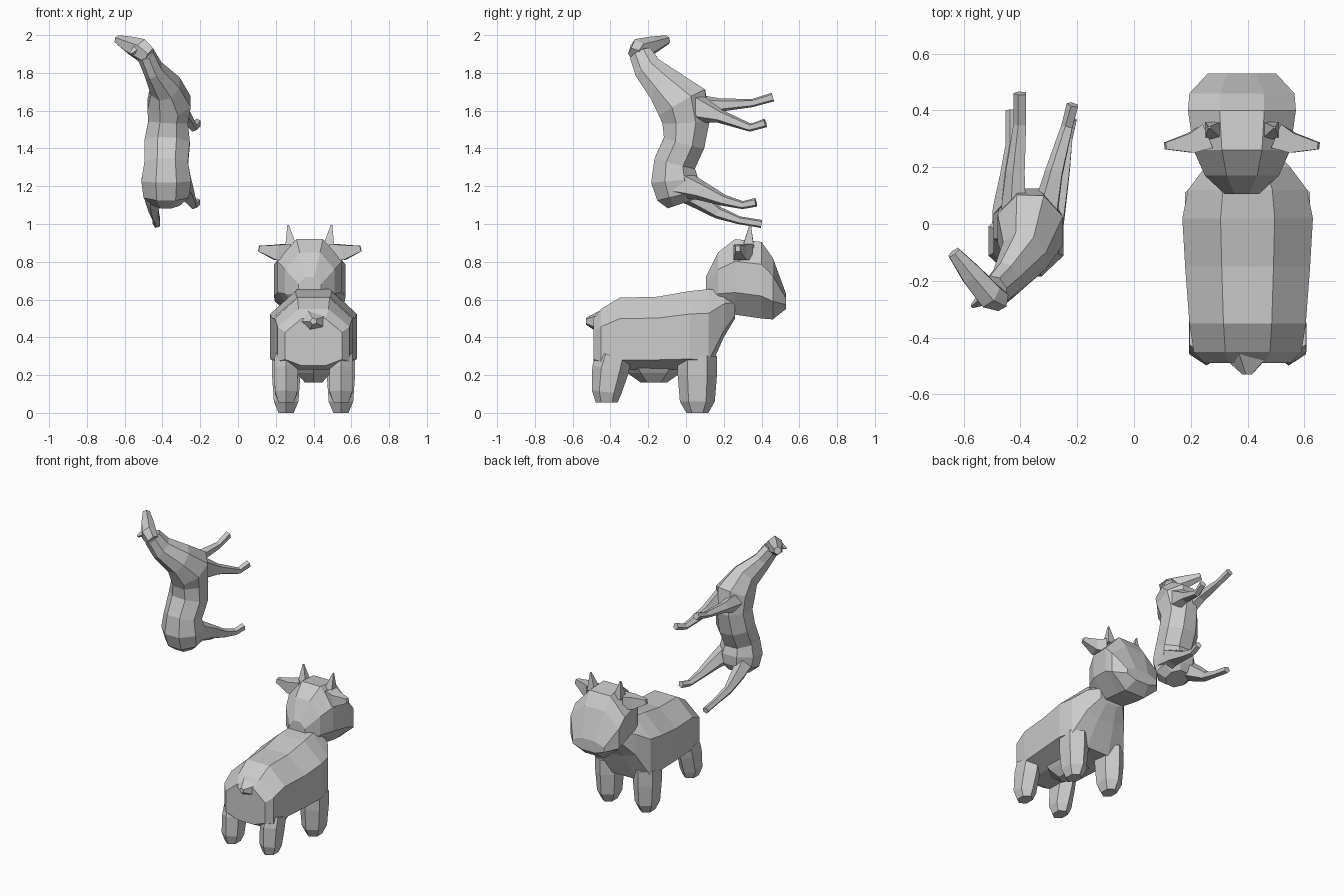
import bpy, bmesh, math
from mathutils import Vector

X, Y, Z = Vector((1, 0, 0)), Vector((0, 1, 0)), Vector((0, 0, 1))


def loft(name, rings, n=6, hint=X, axis=None, sag=1.0):
    """Skin rings (x, y, z, half width, half depth); rings face the path or a fixed axis.
    A sag below 1 squares off the lower half of each ring."""
    bm = bmesh.new()
    pts = [Vector(r[:3]) for r in rings]
    k = 1 / math.cos(math.pi / n)
    loops = []
    for i, r in enumerate(rings):
        t = axis or (pts[min(i + 1, len(pts) - 1)] - pts[max(i - 1, 0)]).normalized()
        side = (hint - t * hint.dot(t)).normalized()
        up = side.cross(t)
        loop = []
        for j in range(n):
            a = 2 * math.pi * (j + 0.5) / n
            u, v = k * math.cos(a), k * math.sin(a)
            if v < 0:
                v = -abs(v) ** sag
            loop.append(bm.verts.new(pts[i] + side * (r[3] * u) + up * (r[4] * v)))
        loops.append(loop)
    for a, b in zip(loops, loops[1:]):
        for j in range(n):
            m = (j + 1) % n
            bm.faces.new((a[j], a[m], b[m], b[j]))
    bm.faces.new(loops[0])
    bm.faces.new(loops[-1])
    bmesh.ops.recalc_face_normals(bm, faces=bm.faces)
    me = bpy.data.meshes.new(name)
    bm.to_mesh(me)
    bm.free()
    ob = bpy.data.objects.new(name, me)
    bpy.context.collection.objects.link(ob)
    return ob


def slices(cx, rows):
    """Rows of (y, z bottom, z top, half width) to rings."""
    return [(cx, y, (b + t) / 2, w, (t - b) / 2) for y, b, t, w in rows]


# ---- Cow: body, neck and head
C = 0.40
loft("cow_body", slices(C, [
    (-0.49, 0.25, 0.50, 0.15), (-0.45, 0.23, 0.55, 0.19), (-0.35, 0.23, 0.61, 0.205),
    (-0.15, 0.23, 0.615, 0.22), (0.02, 0.23, 0.645, 0.23), (0.12, 0.22, 0.655, 0.21),
    (0.20, 0.40, 0.65, 0.15), (0.26, 0.50, 0.62, 0.09)]), n=8, axis=Y, sag=0.35)
loft("cow_head", slices(C - 0.02, [
    (0.105, 0.59, 0.72, 0.06), (0.17, 0.54, 0.85, 0.13), (0.26, 0.52, 0.92, 0.17),
    (0.40, 0.50, 0.905, 0.19), (0.46, 0.495, 0.82, 0.185), (0.53, 0.55, 0.63, 0.12)]),
    n=8, axis=Y)
loft("cow_tail", [(C, -0.40, 0.48, 0.13, 0.08), (C, -0.53, 0.485, 0.015, 0.015)], n=5)
loft("cow_udder", [(C, -0.17, 0.26, 0.12, 0.16), (C, -0.17, 0.21, 0.09, 0.12),
                   (C, -0.17, 0.16, 0.045, 0.06)])

# ---- Cow: legs, ears and horns on both sides
for s, tag in ((-1, "left"), (1, "right")):
    x = C + s * 0.145
    loft("cow_front_leg_" + tag, [
        (x, 0.06, 0.30, 0.075, 0.09), (x, 0.06, 0.20, 0.075, 0.09),
        (x, 0.06, 0.06, 0.065, 0.08), (x, 0.06, 0.0, 0.04, 0.05)])
    loft("cow_rear_leg_" + tag, [
        (x, -0.38, 0.30, 0.06, 0.08), (x, -0.40, 0.23, 0.062, 0.085),
        (x, -0.42, 0.11, 0.06, 0.068), (x, -0.42, 0.055, 0.04, 0.05)])
    h = C - 0.02
    loft("cow_ear_" + tag, [
        (h + s * 0.12, 0.31, 0.85, 0.045, 0.045), (h + s * 0.18, 0.285, 0.85, 0.035, 0.04),
        (h + s * 0.27, 0.275, 0.87, 0.012, 0.015)], n=4, hint=Y)
    loft("cow_horn_" + tag, [
        (h + s * 0.10, 0.33, 0.88, 0.03, 0.03),
        (h + s * 0.115, 0.34, 0.995, 0.004, 0.004)], n=4)

# ---- Rearing horse: body with neck, then head
loft("horse_body", [
    (-0.38, -0.03, 1.105, 0.07, 0.07), (-0.38, -0.045, 1.15, 0.12, 0.11),
    (-0.38, -0.06, 1.23, 0.132, 0.125),
    (-0.38, -0.06, 1.32, 0.115, 0.11), (-0.375, -0.01, 1.43, 0.12, 0.11),
    (-0.37, 0.0, 1.54, 0.105, 0.125), (-0.365, -0.02, 1.64, 0.115, 0.14),
    (-0.385, -0.11, 1.73, 0.08, 0.10), (-0.45, -0.20, 1.82, 0.05, 0.075),
    (-0.49, -0.24, 1.90, 0.045, 0.06)], n=8)
loft("horse_head", [
    (-0.47, -0.265, 1.89, 0.035, 0.045), (-0.51, -0.25, 1.92, 0.045, 0.055),
    (-0.57, -0.18, 1.945, 0.038, 0.042), (-0.635, -0.10, 1.975, 0.022, 0.022)],
    hint=Vector((0.77, 0.63, 0)))
loft("horse_ear", [(-0.53, -0.26, 1.93, 0.02, 0.02),
                   (-0.57, -0.29, 1.90, 0.005, 0.005)], n=4)

# ---- Horse: four outstretched legs
loft("horse_front_leg_left", [
    (-0.42, 0.04, 1.62, 0.04, 0.06), (-0.415, 0.18, 1.63, 0.03, 0.03),
    (-0.40, 0.35, 1.64, 0.02, 0.018), (-0.40, 0.46, 1.672, 0.02, 0.02)], n=5)
loft("horse_front_leg_right", [
    (-0.31, 0.04, 1.62, 0.04, 0.07), (-0.28, 0.18, 1.57, 0.028, 0.03),
    (-0.235, 0.34, 1.51, 0.018, 0.018), (-0.215, 0.42, 1.535, 0.018, 0.02)], n=5)
loft("horse_rear_leg_left", [
    (-0.435, -0.06, 1.21, 0.055, 0.06), (-0.45, 0.06, 1.135, 0.038, 0.045),
    (-0.445, 0.17, 1.06, 0.022, 0.028), (-0.43, 0.28, 1.02, 0.018, 0.018),
    (-0.43, 0.40, 1.0, 0.018, 0.018)], n=5)
loft("horse_rear_leg_right", [
    (-0.31, -0.05, 1.22, 0.055, 0.07), (-0.28, 0.07, 1.18, 0.04, 0.045),
    (-0.25, 0.20, 1.125, 0.025, 0.025), (-0.235, 0.30, 1.10, 0.018, 0.018),
    (-0.22, 0.37, 1.115, 0.018, 0.02)], n=5)
